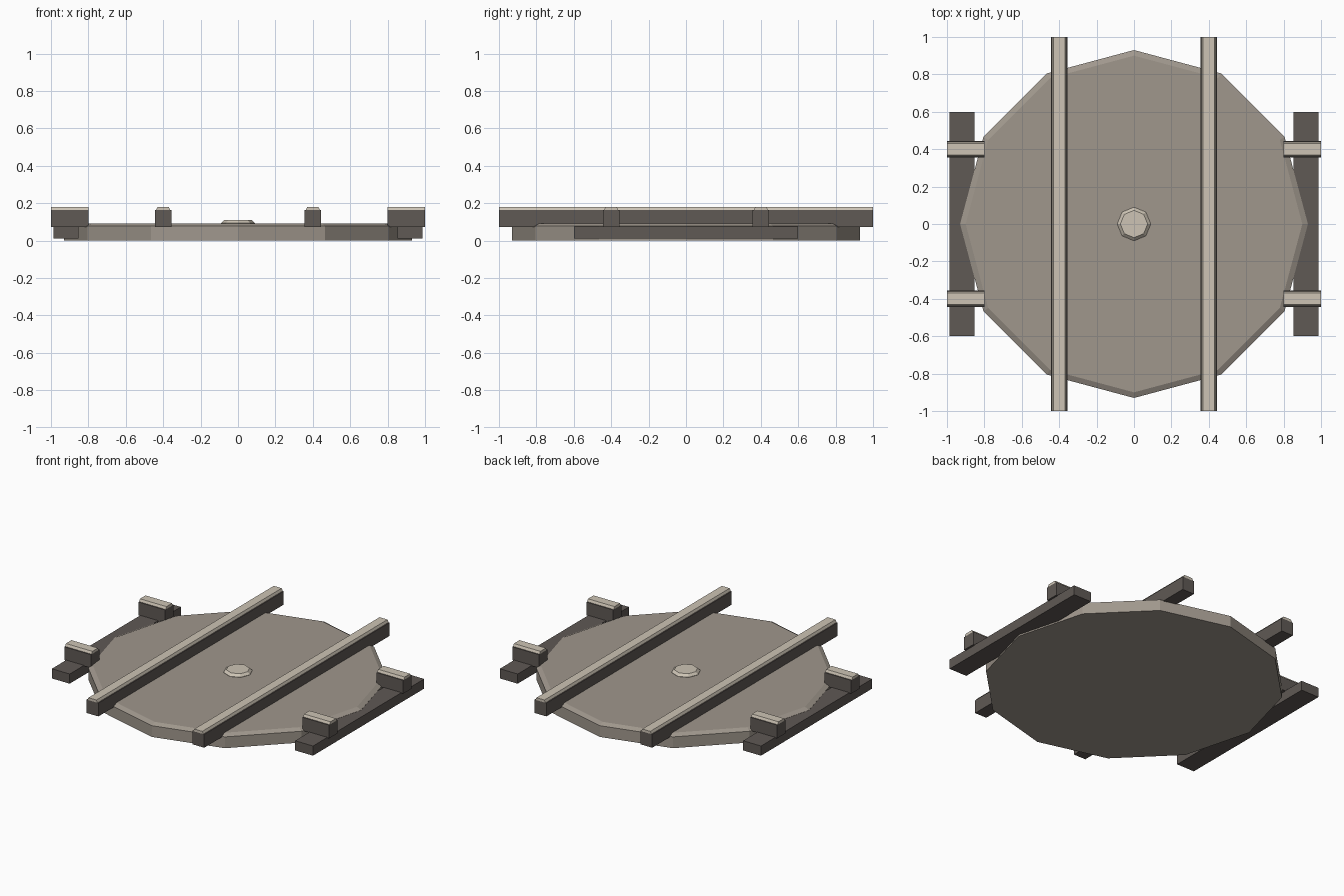
import bpy, bmesh
from mathutils import Matrix

cube = bpy.data.objects.get("Cube")
if cube:
    bpy.data.objects.remove(cube, do_unlink=True)


def material(name, color):
    m = bpy.data.materials.new(name)
    m.use_nodes = True
    m.diffuse_color = (*color, 1)
    m.node_tree.nodes["Principled BSDF"].inputs["Base Color"].default_value = (*color, 1)
    return m


DISC = material("warm grey stone", (0.35, 0.31, 0.265))
PALE = material("pale beige", (0.61, 0.55, 0.46))
DARK = material("dark grey", (0.115, 0.10, 0.09))


def finish(bm, name, mat):
    bmesh.ops.recalc_face_normals(bm, faces=bm.faces)
    mesh = bpy.data.meshes.new(name)
    bm.to_mesh(mesh)
    bm.free()
    mesh.materials.append(mat)
    obj = bpy.data.objects.new(name, mesh)
    bpy.context.collection.objects.link(obj)


def block(name, mat, x, y, z, taper=(0, 0)):
    """Box between ranges; taper pulls the top face in along x and y."""
    bm = bmesh.new()
    bmesh.ops.create_cube(bm, size=1)
    for v in bm.verts:
        top = v.co.z > 0
        for i, (lo, hi) in enumerate((x, y, z)):
            inset = taper[i] if top and i < 2 else 0
            v.co[i] = hi - inset if v.co[i] > 0 else lo + inset
    finish(bm, name, mat)


def disc(name, mat, sides, rings):
    """Stack of polygon rings given as (radius, height), capped at both ends."""
    bm = bmesh.new()
    loops = []
    for radius, z in rings:
        loops.append([bm.verts.new(Matrix.Rotation(6.283185 * i / sides, 3, 'Z').col[0] * radius)
                      for i in range(sides)])
        for v in loops[-1]:
            v.co.z = z
    for a, b in zip(loops, loops[1:]):
        for i in range(sides):
            j = (i + 1) % sides
            bm.faces.new((a[i], a[j], b[j], b[i]))
    bm.faces.new(loops[0])
    bm.faces.new(loops[-1])
    finish(bm, name, mat)


# Round platform and centre hub
disc("platform", DISC, 12, [(0.93, 0), (0.93, 0.077), (0.9, 0.092)])
disc("hub", PALE, 8, [(0.09, 0.09), (0.09, 0.094), (0.073, 0.11)])

for side, label in ((-1, "right"), (1, "left")):
    # Long rails with pale tapered caps
    c = 0.4 * side
    block(label + "_rail", DARK, (c - 0.045, c + 0.045), (-1, 1), (0.072, 0.163))
    block(label + "_rail_cap", PALE, (c - 0.038, c + 0.038), (-1, 1), (0.163, 0.18), (0.008, 0))

    # Sleeper beam under the short stubs
    block(label + "_sleeper", DARK, sorted((0.852 * side, 0.987 * side)), (-0.6, 0.6), (0.01, 0.076))

    # Short crosswise rail stubs
    xs = sorted((0.8 * side, side))
    for y, end in ((-0.4, "front"), (0.4, "back")):
        name = f"{label}_{end}_stub"
        block(name, DARK, xs, (y - 0.045, y + 0.045), (0.072, 0.163))
        block(name + "_cap", PALE, xs, (y - 0.038, y + 0.038), (0.163, 0.18), (0, 0.008))
